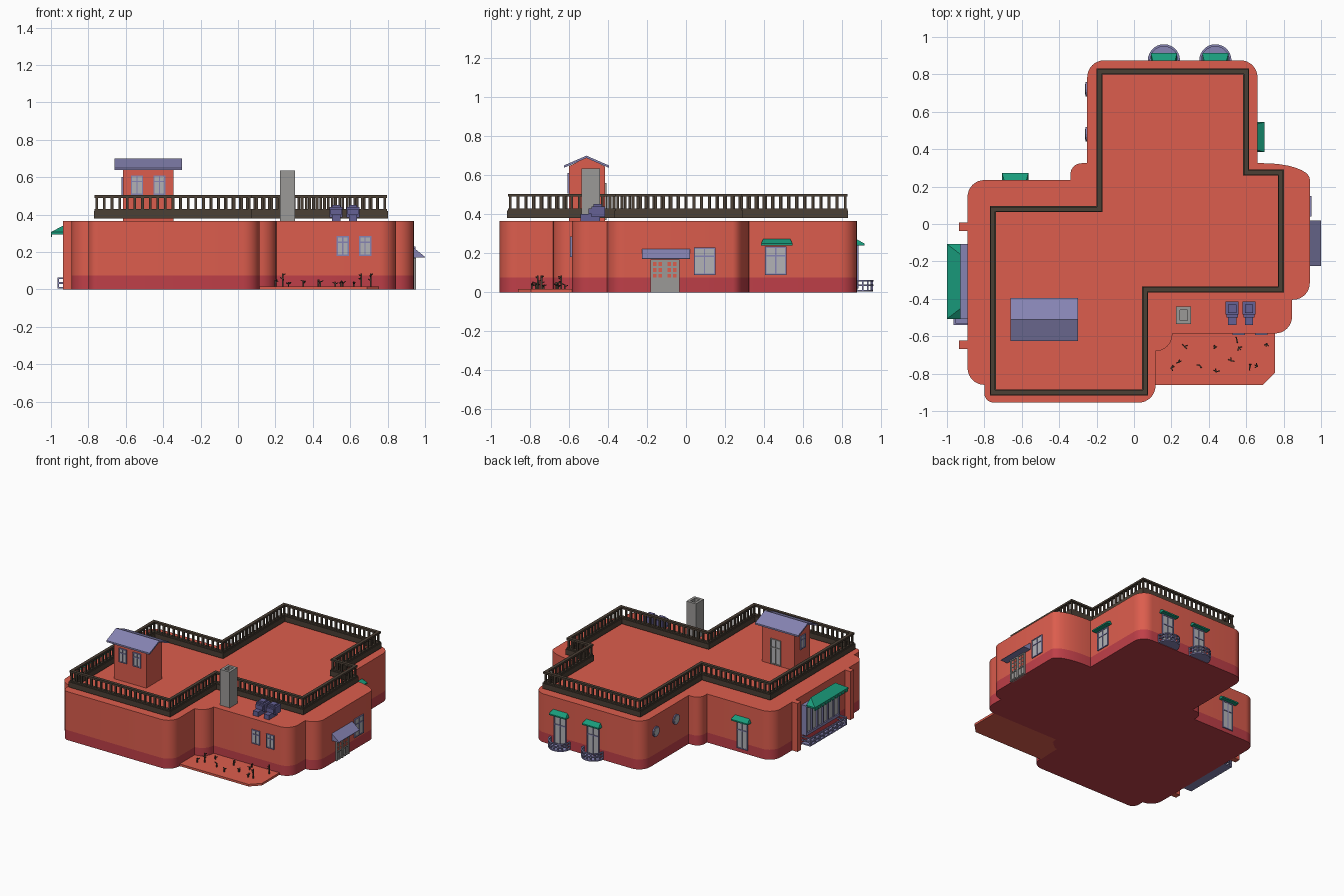
import bpy, bmesh, math, random
from mathutils import Matrix, Vector

if "Cube" in bpy.data.objects:
    bpy.data.objects.remove(bpy.data.objects["Cube"])

def material(name, r, g, b):
    m = bpy.data.materials.new(name)
    m.diffuse_color = (r, g, b, 1)
    m.use_nodes = True
    m.node_tree.nodes["Principled BSDF"].inputs["Base Color"].default_value = m.diffuse_color
    return m

RED = material("red_plaster", 0.72, 0.11, 0.075)
DARK = material("dark_red_plinth", 0.52, 0.05, 0.065)
BROWN = material("dark_timber", 0.07, 0.05, 0.035)
SLATE = material("slate_violet", 0.24, 0.23, 0.45)
BLUE = material("vent_violet", 0.13, 0.12, 0.30)
GREEN = material("green_canvas", 0.01, 0.33, 0.20)
GREY = material("grey", 0.33, 0.32, 0.31)
GLASS = material("pale_glass", 0.45, 0.45, 0.47)
I = Matrix.Identity(4)

def finish(name, bm, *mats, smooth=False):
    bmesh.ops.recalc_face_normals(bm, faces=bm.faces)
    me = bpy.data.meshes.new(name)
    bm.to_mesh(me)
    bm.free()
    ob = bpy.data.objects.new(name, me)
    bpy.context.collection.objects.link(ob)
    for m in mats:
        me.materials.append(m)
    if smooth:
        bpy.context.view_layer.objects.active = ob
        ob.select_set(True)
        bpy.ops.object.shade_smooth_by_angle(angle=math.radians(30))
        ob.select_set(False)
    return ob

def box(bm, x0, x1, y0, y1, z0, z1, M=I):
    T = Matrix.Translation(((x0+x1)/2, (y0+y1)/2, (z0+z1)/2))
    S = Matrix.Diagonal((x1-x0, y1-y0, z1-z0, 1))
    bmesh.ops.create_cube(bm, size=1, matrix=M @ T @ S)

def prism(bm, pts, levels, M=I):
    """Stack of outline rings, capped; faces get the index of their level."""
    rings = [[bm.verts.new(M @ Vector((x, y, z))) for x, y in pts] for z in levels]
    bm.faces.new(rings[0])
    bm.faces.new(rings[-1]).material_index = len(levels) - 2
    n = len(pts)
    for k in range(len(levels) - 1):
        for i in range(n):
            j = (i + 1) % n
            bm.faces.new((rings[k][i], rings[k][j], rings[k+1][j], rings[k+1][i])).material_index = k

def rounded(corners, n=8):
    """Round each (x, y, r_in, r_out) corner with a quarter ellipse."""
    out = []
    for i, (x, y, a, b) in enumerate(corners):
        P = Vector((x, y))
        if a == 0:
            out.append((x, y))
            continue
        d1 = (Vector(corners[i-1][:2]) - P).normalized()
        d2 = (Vector(corners[(i+1) % len(corners)][:2]) - P).normalized()
        for k in range(n + 1):
            t = k / n * math.pi / 2
            out.append(tuple(P + d1*a*(1-math.sin(t)) + d2*b*(1-math.cos(t))))
    clean = [p for i, p in enumerate(out) if (Vector(p) - Vector(out[i-1])).length > 1e-4]
    return clean

def wall(x, y, deg):
    """Local frame on a wall: local x along it, local -y outward."""
    return Matrix.Translation((x, y, 0)) @ Matrix.Rotation(math.radians(deg), 4, 'Z')

# Main building with darker plinth
R = 0.09
outline = rounded([
    (-.25, .875, R, R), (.66, .875, R, R), (.66, .325, 0, 0), (.94, .325, .25, .085),
    (.94, -.405, R, R), (.845, -.405, 0, 0), (.845, -.585, R, R), (.205, -.585, 0, 0),
    (.205, -.68, R, R), (.115, -.68, 0, 0), (.115, -.955, R, R), (-.80, -.955, .05, .05),
    (-.80, -.86, 0, 0), (-.89, -.86, R, R), (-.89, .235, R, R), (-.34, .235, 0, 0),
    (-.34, .325, .06, .06), (-.25, .325, 0, 0)])
bm = bmesh.new()
prism(bm, outline, (0, .075, .365))
finish("building", bm, DARK, RED, smooth=True)

# Pilasters on the left wall
bm = bmesh.new()
for y in (-.015, -.645):
    box(bm, -.935, -.885, y-.022, y+.022, 0, .365)
finish("pilasters", bm, RED)

# Terrace slab with chamfered corner
bm = bmesh.new()
prism(bm, [(.11, -.58), (.755, -.58), (.755, -.795), (.69, -.86), (.11, -.86)], (0, .016))
finish("terrace", bm, RED)

# Little plants on the terrace
random.seed(4)
bm = bmesh.new()
spots = [(.27, -.655), (.43, -.665), (.55, -.62), (.71, -.64), (.20, -.77), (.35, -.755),
         (.44, -.79), (.52, -.73), (.62, -.765), (.24, -.74), (.66, -.76), (.56, -.66)]
for i, (x, y) in enumerate(spots):
    h = .07 if x in (.24, .66, .71) else random.uniform(.02, .04)
    box(bm, x-.004, x+.004, y-.004, y+.004, .014, .016+h)
    for k in range(3):
        M = Matrix.Translation((x, y, .016+h*random.uniform(.4, .9))) @ \
            Matrix.Rotation(random.uniform(0, 6), 4, 'Z') @ Matrix.Rotation(-.5, 4, 'Y')
        box(bm, 0, .018, -.003, .003, -.002, .002, M)
finish("terrace_plants", bm, BROWN)

# Roof balustrade: kerb, balusters, handrail
path = [(-.185, .815), (.60, .815), (.60, .275), (.785, .275), (.785, -.35),
        (.06, -.35), (.06, -.90), (-.755, -.90), (-.755, .08), (-.185, .08)]
bm = bmesh.new()
for i, a in enumerate(path):
    a, b = Vector((*a, 0)), Vector((*path[(i+1) % len(path)], 0))
    L = (b - a).length
    M = Matrix.Translation(a) @ Matrix.Rotation(math.atan2(b.y-a.y, b.x-a.x), 4, 'Z')
    for w, z0, z1 in ((.016, .38, .42), (.011, .42, .43), (.012, .49, .504)):
        box(bm, -w, L+w, -w, w, z0, z1, M)
    n = round(L / .04)
    for k in range(n):
        box(bm, k*L/n-.007, k*L/n+.007, -.006, .006, .43, .49, M)
finish("roof_balustrade", bm, BROWN)

# Rooftop hut with gable roof
G = Matrix(((0, 0, 1, 0), (1, 0, 0, 0), (0, 1, 0, 0), (0, 0, 0, 1)))  # profile (y,z) along x
bm = bmesh.new()
prism(bm, [(-.60, .36), (-.415, .36), (-.415, .645), (-.51, .69), (-.60, .645)], (-.615, -.345), G)
finish("roof_hut", bm, RED)
bm = bmesh.new()
prism(bm, [(-.625, .638), (-.51, .688), (-.395, .638), (-.395, .65), (-.51, .70), (-.625, .65)],
      (-.66, -.30), G)
finish("roof_hut_gable", bm, SLATE)

# Hollow chimney
bm = bmesh.new()
for x0, x1, y0, y1 in ((.225, .245, -.535, -.44), (.285, .305, -.535, -.44),
                       (.245, .285, -.535, -.515), (.245, .285, -.46, -.44)):
    box(bm, x0, x1, y0, y1, .36, .635)
box(bm, .245, .285, -.515, -.46, .36, .60)
finish("chimney", bm, GREY)

# Pair of roof vents
bm = bmesh.new()
for x in (.525, .615):
    box(bm, x-.022, x+.022, -.54, -.44, .36, .40)
    box(bm, x-.035, x+.035, -.485, -.415, .385, .44)
    box(bm, x-.022, x+.022, -.475, -.43, .44, .452)
    box(bm, x-.03, x+.03, -.50, -.485, .40, .43)
finish("roof_vents", bm, BLUE)

# Windows: frame with one mullion and one transom around a pane
def window(name, M, w, z0, z1, bars=1, mat=SLATE, rail=.65):
    h, f, d = w/2, .007, .008
    bm = bmesh.new()
    for s in (-1, 1):
        x = s*(h - f/2)
        box(bm, x-f/2, x+f/2, -d, .01, z0, z1, M)
    for z in (z0, z1-f, z0+(z1-z0)*rail):
        box(bm, -h, h, -d, .01, z, z+f, M)
    for k in range(1, bars+1):
        x = -h + w*k/(bars+1)
        box(bm, x-.003, x+.003, -d, .01, z0, z1, M)
    finish(name + "_frame", bm, mat)
    bm = bmesh.new()
    box(bm, -h+.003, h-.003, -.004, .01, z0+.003, z1-.003, M)
    finish(name + "_pane", bm, GLASS)

for x in (.56, .68):
    window("front_window", wall(x, -.585, 0), .065, .18, .285)
for x in (-.54, -.42):
    window("hut_front_window", wall(x, -.60, 0), .065, .505, .61)
window("hut_side_window", wall(-.615, -.51, -90), .065, .50, .60)
window("hut_door", wall(-.46, -.415, 180), .085, .37, .56, mat=GREY)
window("right_window", wall(.94, .095, 90), .11, .09, .23)
window("right_rear_window", wall(.66, .46, 90), .11, .09, .235)
window("left_rear_door", wall(-.635, .235, 180), .09, .03, .24)
for x in (.16, .435):
    window("balcony_door", wall(x, .875, 180), .10, .02, .24)

# Porthole windows on the rear wing's left wall
for y in (.72, .48):
    M = Matrix.Translation((-.25, y, .245)) @ Matrix.Rotation(math.pi/2, 4, 'Y')
    for part, r, d, m in (("frame", .038, .016, SLATE), ("pane", .028, .022, GLASS)):
        bm = bmesh.new()
        bmesh.ops.create_cone(bm, cap_ends=True, segments=16, radius1=r, radius2=r, depth=d, matrix=M)
        finish("porthole_" + part, bm, m)

# Double entrance door
M = wall(.94, -.108, 90)
bm = bmesh.new()
box(bm, -.074, .074, -.006, .01, 0, .168, M)
for s in (-1, 1):
    for x in (.004, .07):
        box(bm, s*x-.004, s*x+.004, -.012, 0, 0, .168, M)
    for z in (.004, .062, .16):
        box(bm, s*.037-.033, s*.037+.033, -.012, 0, z, z+.008, M)
    box(bm, s*.037-.002, s*.037+.002, -.010, 0, 0, .165, M)
finish("entrance_door", bm, GREY)
bm = bmesh.new()
for s in (-1, 1):
    for k in (-1, 1):
        for z in (.075, .105, .135):
            c = s*.037 + k*.014
            box(bm, c-.009, c+.009, -.0085, -.004, z, z+.02, M)
finish("entrance_door_panes", bm, RED)

# Awnings: wedge with optional hipped ends
def awning(name, M, w, d, z0, z1, mat, lip=.01, hip=0.0):
    bm = bmesh.new()
    h = w/2
    ends = [[bm.verts.new(M @ Vector(p)) for p in
             ((s*h, 0, z0), (s*h, -d, z0), (s*h, -d, z0+lip), (s*(h-hip), 0, z1), (s*h, 0, z0+lip))]
            for s in (-1, 1)]
    for e in ends:
        bm.faces.new((e[0], e[1], e[2], e[4]))
        bm.faces.new((e[2], e[3], e[4]))
    for i, j in ((0, 1), (1, 2), (2, 3), (3, 4), (4, 0)):
        if hip or (i, j) != (9, 9):
            bm.faces.new((ends[0][i], ends[0][j], ends[1][j], ends[1][i]))
    return finish(name, bm, mat)

awning("entrance_canopy", wall(.935, -.103, 90), .245, .065, .17, .227, SLATE, .004)
awning("right_awning", wall(.66, .465, 90), .16, .038, .24, .272, GREEN, hip=.01)
awning("left_rear_awning", wall(-.635, .235, 180), .14, .038, .24, .272, GREEN, hip=.01)
for x in (.16, .435):
    awning("balcony_awning", wall(x, .875, 180), .14, .038, .24, .272, GREEN, hip=.01)
L = wall(-.89, -.307, -90)
awning("bay_awning", wall(-.928, -.307, -90), .40, .072, .295, .345, GREEN, .012, hip=.055)

# Scalloped valance of the bay awning
bm = bmesh.new()
for k in range(10):
    x = -.18 + k*.04
    box(bm, x-.015, x+.015, -.11, -.105, .281, .297, L)
finish("bay_valance", bm, GREEN)

# Bay window under the awning
bm = bmesh.new()
for z0, z1 in ((.075, .095), (.28, .30)):
    box(bm, -.20, .20, -.04, .01, z0, z1, L)
for k in range(7):
    x = -.194 + k*.388/6
    box(bm, x-.006, x+.006, -.04, .01, .09, .285, L)
finish("bay_window_frame", bm, SLATE)
bm = bmesh.new()
box(bm, -.195, .195, -.03, .01, .08, .285, L)
finish("bay_window_panes", bm, GLASS)

# Straight balcony below the bay
bm = bmesh.new()
box(bm, -.20, .233, -.073, .005, .004, .014, L)
for z in (.030, .056):
    box(bm, -.20, .233, -.075, -.065, z, z+.009, L)
    for x in (-.20, .223):
        box(bm, x, x+.01, -.07, .005, z, z+.009, L)
for k in range(9):
    x = -.195 + k*.423/8
    box(bm, x-.005, x+.005, -.074, -.066, .004, .06, L)
finish("left_balcony", bm, SLATE)

# Half-round balconies at the back
def arc(r, n=14):
    return [(r*math.cos(math.pi*k/n), -r*math.sin(math.pi*k/n)) for k in range(n+1)]

for x in (.16, .435):
    M = wall(x, .875, 180)
    bm = bmesh.new()
    prism(bm, arc(.082), (.003, .013), M)
    for z in (.032, .055):
        prism(bm, arc(.086) + arc(.074)[::-1], (z, z+.008), M)
    for px, py in arc(.08, 8):
        box(bm, px-.004, px+.004, py-.004, py+.004, .01, .058, M)
    finish("round_balcony", bm, SLATE)
